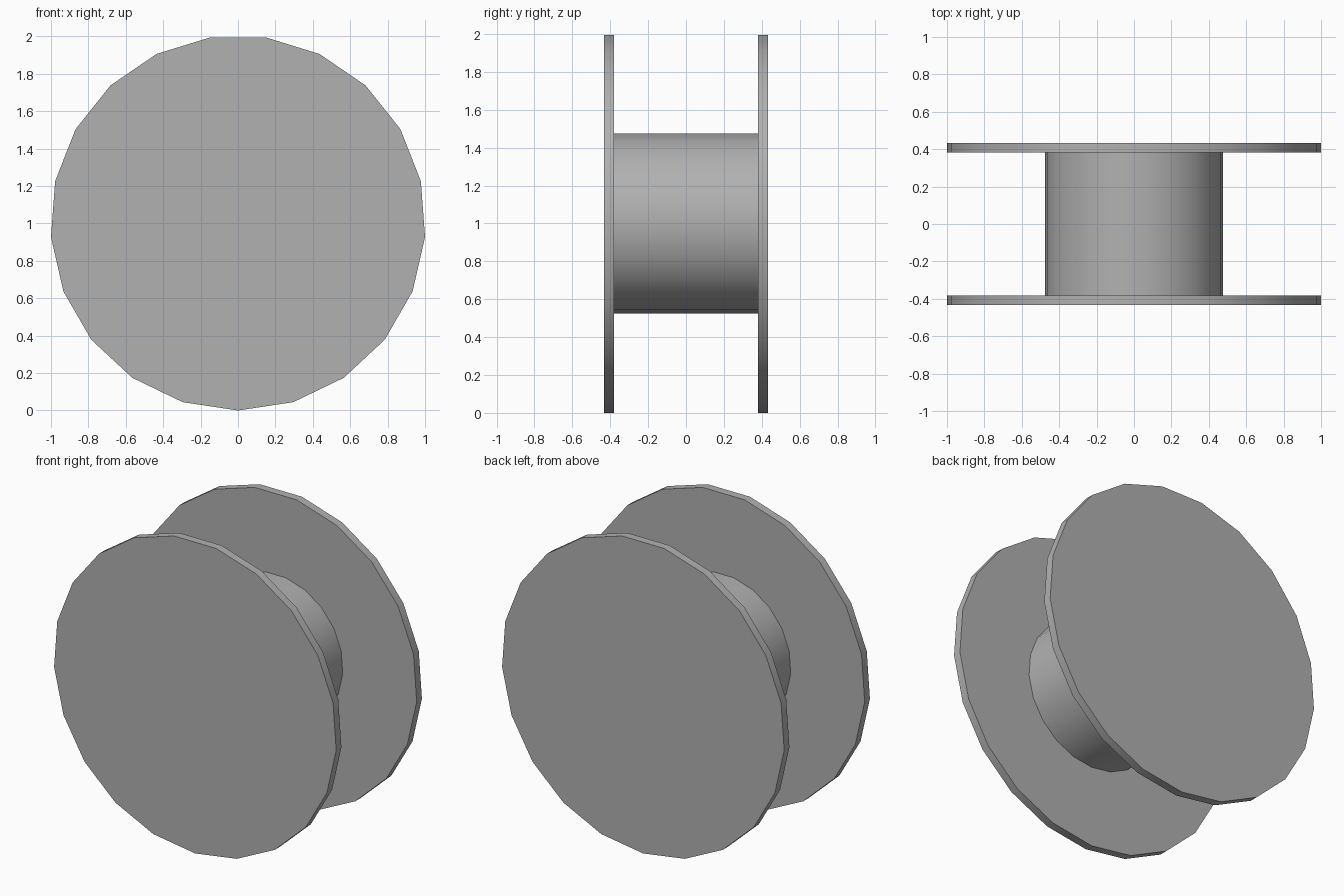
import bpy, bmesh, math

if "Cube" in bpy.data.objects:
    bpy.data.objects.remove(bpy.data.objects["Cube"])

SIDES = 21
R_FLANGE = 1.0028
R_HUB = 0.477
CENTRE_Z = R_FLANGE
INNER, OUTER = 0.381, 0.434

# Darker grey for the whole model
grey = bpy.data.materials.new("dark_grey")
grey.diffuse_color = (0.44, 0.44, 0.44, 1)
grey.use_nodes = True
grey.node_tree.nodes["Principled BSDF"].inputs["Base Color"].default_value = grey.diffuse_color


def disc(name, radius, y0, y1):
    """Prism along y with one corner pointing straight down."""
    bm = bmesh.new()
    ring = []
    for i in range(SIDES):
        a = -math.pi / 2 + 2 * math.pi * i / SIDES
        ring.append(bm.verts.new((radius * math.cos(a), y0,
                                  CENTRE_Z + radius * math.sin(a))))
    face = bm.faces.new(ring)
    ext = bmesh.ops.extrude_face_region(bm, geom=[face], use_keep_orig=True)
    moved = [v for v in ext["geom"] if isinstance(v, bmesh.types.BMVert)]
    bmesh.ops.translate(bm, verts=moved, vec=(0, y1 - y0, 0))
    bmesh.ops.recalc_face_normals(bm, faces=bm.faces)
    mesh = bpy.data.meshes.new(name)
    bm.to_mesh(mesh)
    bm.free()
    mesh.materials.append(grey)
    obj = bpy.data.objects.new(name, mesh)
    bpy.context.collection.objects.link(obj)
    # Smooth round the rim, sharp at the flat ends
    bpy.ops.object.select_all(action='DESELECT')
    obj.select_set(True)
    bpy.context.view_layer.objects.active = obj
    bpy.ops.object.shade_smooth_by_angle(angle=math.radians(30))


# Two thin flanges and the hub between them
disc("front_flange", R_FLANGE, -OUTER, -INNER)
disc("back_flange", R_FLANGE, INNER, OUTER)
disc("hub", R_HUB, -INNER, INNER)
